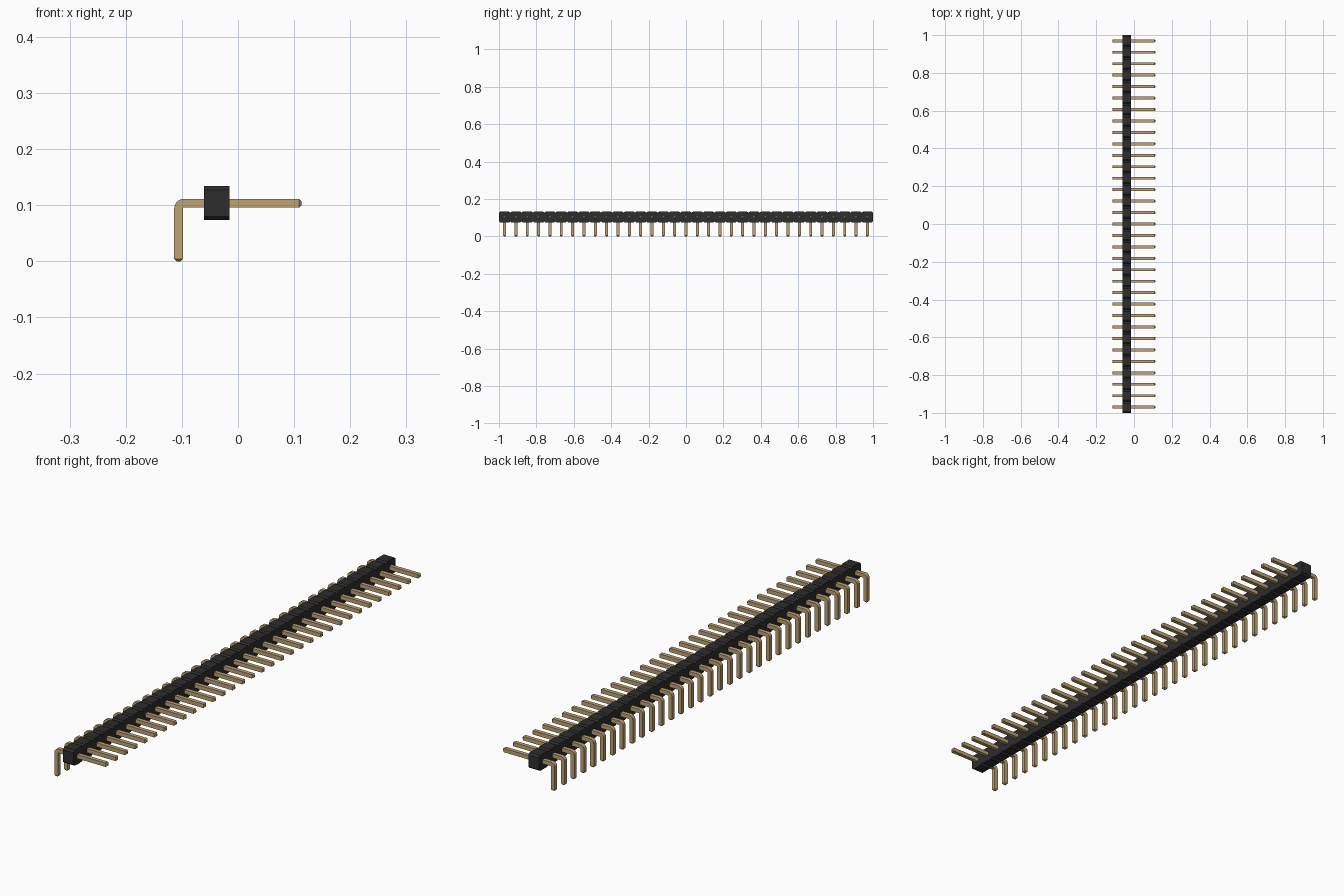
import bpy
import bmesh
import math

cube = bpy.data.objects.get("Cube")
if cube:
    bpy.data.objects.remove(cube)

PINS = 33
PITCH = 2.0 / PINS
HALF = 0.0077            # half thickness of the square pin
AXIS_Z = 0.1035          # height of the horizontal leg
LEG_X = -0.106           # position of the vertical leg


def material(name, rgb):
    m = bpy.data.materials.new(name)
    m.diffuse_color = (*rgb, 1)
    m.use_nodes = True
    bsdf = next(n for n in m.node_tree.nodes if n.type == 'BSDF_PRINCIPLED')
    bsdf.inputs["Base Color"].default_value = (*rgb, 1)
    return m


def loft(name, rings, mat):
    """Skin a row of four-cornered rings and cap both ends."""
    bm = bmesh.new()
    rows = [[bm.verts.new(p) for p in ring] for ring in rings]
    for a, b in zip(rows, rows[1:]):
        for i in range(4):
            j = (i + 1) % 4
            bm.faces.new((a[i], a[j], b[j], b[i]))
    bm.faces.new(rows[0])
    bm.faces.new(rows[-1])
    bmesh.ops.recalc_face_normals(bm, faces=bm.faces[:])
    mesh = bpy.data.meshes.new(name)
    bm.to_mesh(mesh)
    bm.free()
    mesh.materials.append(mat)
    ob = bpy.data.objects.new(name, mesh)
    bpy.context.collection.objects.link(ob)
    return ob


gold = material("pin gold", (0.52, 0.37, 0.17))
black = material("housing black", (0.026, 0.026, 0.026))


# Housing: one strip of blocks with chamfered notches between them
def housing_ring(y, h):
    return [(x, y, AXIS_Z + z) for x, z in
            ((-0.061, -h), (-0.015, -h), (-0.015, h), (-0.061, h))]


full, notch, run = 0.0303, 0.0235, 0.008
rings = [housing_ring(-1, notch)]
for i in range(PINS):
    y = -1 + i * PITCH
    rings += [housing_ring(y + run, full),
              housing_ring(y + PITCH - run, full),
              housing_ring(y + PITCH, notch)]
loft("housing", rings, black)


# Pin: square wire bent through a right angle, with tapered tips
def leg_ring(z, h):
    return [(LEG_X - h, -h, z), (LEG_X + h, -h, z),
            (LEG_X + h, h, z), (LEG_X - h, h, z)]


def arm_ring(x, h):
    return [(x, -h, AXIS_Z + h), (x, -h, AXIS_Z - h),
            (x, h, AXIS_Z - h), (x, h, AXIS_Z + h)]


inner = 0.0015
outer = inner + 2 * HALF
cx, cz = LEG_X + HALF + inner, AXIS_Z - HALF - inner


def bend_ring(angle):
    c, s = math.cos(angle), math.sin(angle)
    return [(cx - r * c, y, cz + r * s) for r, y in
            ((outer, -HALF), (inner, -HALF), (inner, HALF), (outer, HALF))]


TIP = 0.0045
rings = [leg_ring(0, HALF - TIP), leg_ring(TIP, HALF)]
rings += [bend_ring(math.radians(15 * k)) for k in range(7)]
rings += [arm_ring(0.1135 - TIP, HALF), arm_ring(0.1135, HALF - TIP)]
pin = loft("pin_1", rings, gold)

bpy.ops.object.select_all(action='DESELECT')
pin.select_set(True)
bpy.context.view_layer.objects.active = pin
bpy.ops.object.shade_smooth_by_angle(angle=math.radians(30))

# Repeat the pin along the housing
for i in range(PINS):
    ob = pin
    if i:
        ob = pin.copy()
        ob.name = f"pin_{i + 1}"
        bpy.context.collection.objects.link(ob)
    ob.location.y = -1 + (i + 0.5) * PITCH
